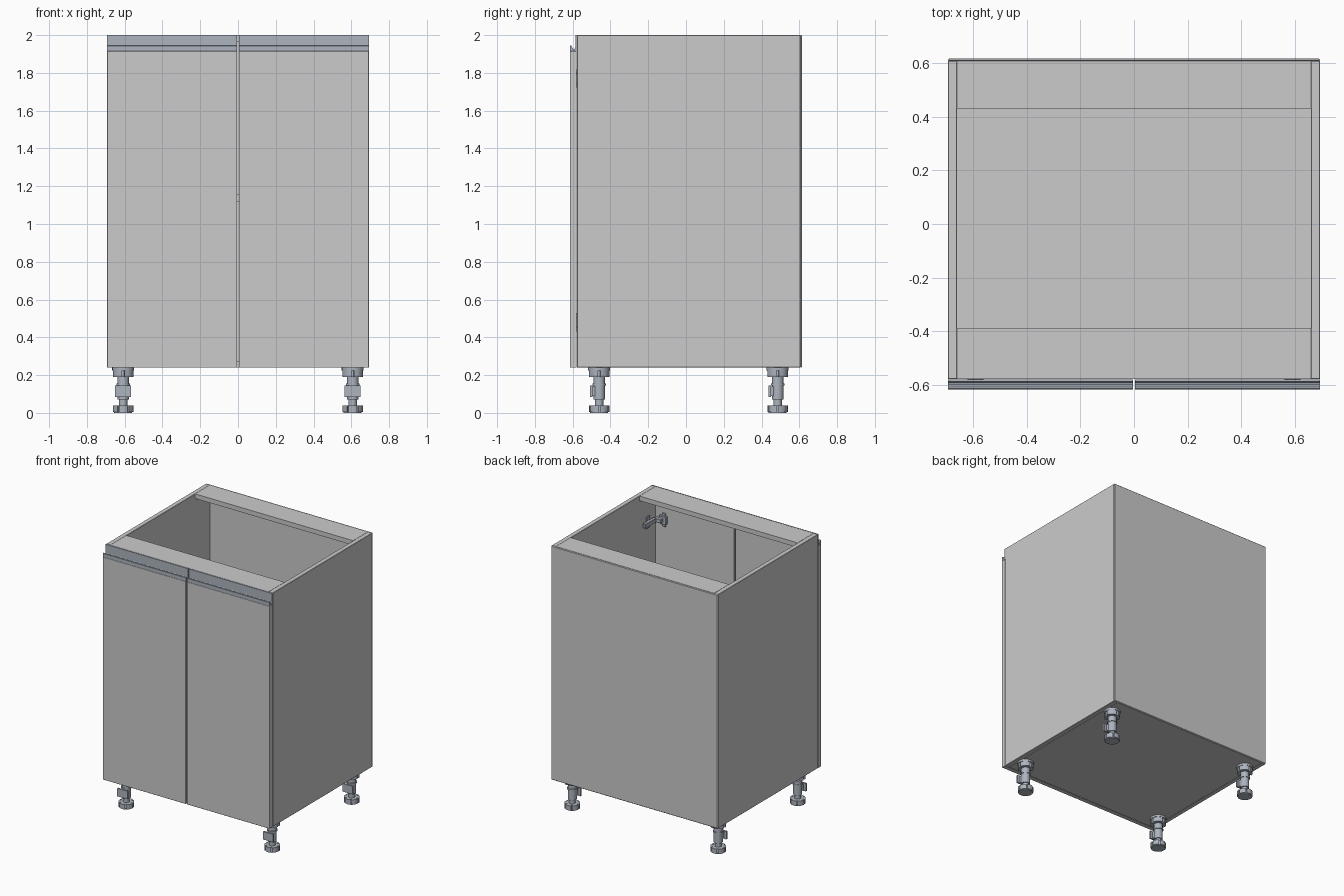
import bpy, bmesh, math
from mathutils import Vector

if "Cube" in bpy.data.objects:
    bpy.data.objects.remove(bpy.data.objects["Cube"])

metal = bpy.data.materials.new("metal")
metal.diffuse_color = (0.42, 0.46, 0.52, 1)
metal.use_nodes = True
metal.node_tree.nodes["Principled BSDF"].inputs["Base Color"].default_value = metal.diffuse_color


def finish(name, bm, mat=None, bevel=0.0, smooth=False):
    bmesh.ops.recalc_face_normals(bm, faces=bm.faces)
    me = bpy.data.meshes.new(name)
    bm.to_mesh(me)
    bm.free()
    ob = bpy.data.objects.new(name, me)
    bpy.context.collection.objects.link(ob)
    if mat:
        me.materials.append(mat)
    if bevel:
        mod = ob.modifiers.new("bevel", "BEVEL")
        mod.width, mod.segments = bevel, 1
    if smooth:
        bpy.ops.object.select_all(action='DESELECT')
        ob.select_set(True)
        bpy.context.view_layer.objects.active = ob
        bpy.ops.object.shade_smooth_by_angle()
    return ob


def add_box(bm, lo, hi):
    vs = bmesh.ops.create_cube(bm, size=1)["verts"]
    lo, hi = Vector(lo), Vector(hi)
    for v in vs:
        v.co = (lo + hi) / 2 + v.co * (hi - lo)


def box(name, lo, hi, mat=None, bevel=0.0):
    bm = bmesh.new()
    add_box(bm, lo, hi)
    return finish(name, bm, mat, bevel)


def add_prism(bm, pts, offset):
    face = bm.faces.new([bm.verts.new(p) for p in pts])
    new = bmesh.ops.extrude_face_region(bm, geom=[face])["geom"]
    bmesh.ops.translate(bm, vec=offset, verts=[g for g in new if isinstance(g, bmesh.types.BMVert)])


def add_cylinder(bm, c, r, z0, z1, n=24):
    pts = [(c[0] + r * math.cos(2 * math.pi * i / n), c[1] + r * math.sin(2 * math.pi * i / n), z0)
           for i in range(n)]
    add_prism(bm, pts, (0, 0, z1 - z0))


def add_notched_disc(bm, c, r, r_in, z0, z1, n=6):
    # wide teeth separated by narrow slots
    pts = []
    for i in range(n):
        for f, rad in ((0.08, r), (0.3, r), (0.5, r), (0.7, r), (0.92, r), (0.92, r_in), (1.08, r_in)):
            a = 2 * math.pi * (i + f) / n
            pts.append((c[0] + rad * math.cos(a), c[1] + rad * math.sin(a), z0))
    add_prism(bm, pts, (0, 0, z1 - z0))


W, T = 0.693, 0.035          # half width, panel thickness
F, B = -0.577, 0.606         # carcass front and back
Z0, Z1 = 0.24, 2.0

# carcass panels
for s, side in ((-1, "left"), (1, "right")):
    x0, x1 = sorted((s * W, s * (W - T)))
    box(side + "_side_panel", (x0, F, Z0), (x1, B, Z1), bevel=0.002)
box("bottom_panel", (-W + T, F, Z0), (W - T, B, Z0 + T))
box("front_top_rail", (-W + T, F, Z1 - T), (W - T, -0.387, Z1))
box("back_top_rail", (-W + T, 0.43, Z1 - T), (W - T, B, Z1))
box("back_panel", (-W, B, Z0), (W, 0.615, Z1), bevel=0.004)
box("shelf", (-W + T, -0.54, 1.12), (W - T, B, 1.155))

# doors, grip rails and hinges
grip = [(-0.579, 2.0), (-0.586, 2.0), (-0.586, 1.936), (-0.591, 1.926), (-0.598, 1.928),
        (-0.607, 1.944), (-0.612, 1.946), (-0.615, 1.942), (-0.615, 1.915), (-0.579, 1.915)]
for s, side in ((-1, "left"), (1, "right")):
    x0, x1 = sorted((s * W, s * 0.004))
    box(side + "_door", (x0, -0.615, Z0), (x1, -0.579, 1.915), bevel=0.0015)
    bm = bmesh.new()
    add_prism(bm, [(x0, y, z) for y, z in grip], (x1 - x0, 0, 0))
    finish(side + "_grip_rail", bm, metal)
    for level, z in (("upper", 1.77), ("lower", 0.48)):
        bm = bmesh.new()
        parts = [((0.648, -0.50, z - 0.045), (0.658, -0.46, z + 0.045)),    # wall plate
                 ((0.625, -0.54, z - 0.016), (0.648, -0.41, z + 0.016)),    # arm
                 ((0.585, -0.565, z - 0.014), (0.64, -0.535, z + 0.014)),   # knuckle
                 ((0.57, -0.579, z - 0.05), (0.60, -0.57, z + 0.05)),       # door plate
                 ((0.56, -0.579, z - 0.03), (0.62, -0.56, z + 0.03))]       # cup
        for lo, hi in parts:
            xa, xb = sorted((s * lo[0], s * hi[0]))
            add_box(bm, (xa, lo[1], lo[2]), (xb, hi[1], hi[2]))
        finish(f"{side}_{level}_hinge", bm, metal, bevel=0.002)

# adjustable legs
for x, side in ((-0.608, "left"), (0.607, "right")):
    for y, end in ((-0.46, "front"), (0.485, "back")):
        c = (x, y)
        bm = bmesh.new()
        add_cylinder(bm, c, 0.058, 0.225, Z0)               # mounting flange
        add_notched_disc(bm, c, 0.055, 0.042, 0.19, 0.225, 4)
        add_cylinder(bm, c, 0.031, 0.07, 0.19)              # sleeve
        add_cylinder(bm, c, 0.036, 0.145, 0.155)
        add_cylinder(bm, c, 0.022, 0.04, 0.07)              # threaded stem
        add_notched_disc(bm, c, 0.054, 0.042, 0.004, 0.04)  # foot
        add_cylinder(bm, c, 0.048, 0.0, 0.004)
        add_box(bm, (x - 0.042, y - 0.048, 0.085), (x + 0.042, y - 0.036, 0.145))  # plinth clip
        add_box(bm, (x - 0.022, y - 0.037, 0.09), (x + 0.022, y, 0.14))
        finish(f"{end}_{side}_leg", bm, metal, smooth=True)
